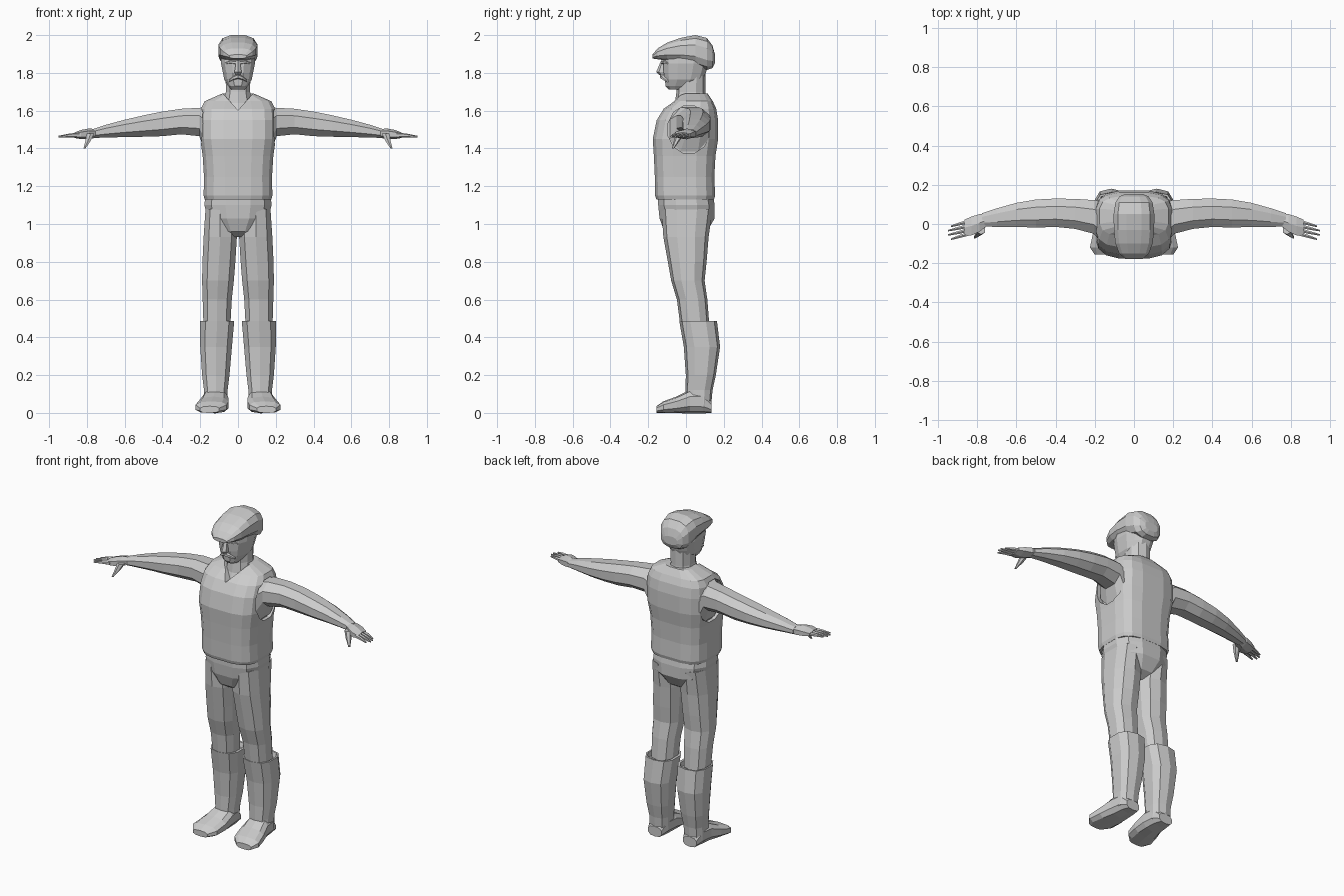
import bpy, bmesh, math


def add_loft(bm, axis, rows, n, p):
    """Skin rounded sections. row = (t, u0, u1, v0, v1) with t measured along the axis."""
    angles = [(i + 0.5) * 2 * math.pi / n for i in range(n)]
    shape = [(math.copysign(abs(math.cos(a)) ** p, math.cos(a)),
              math.copysign(abs(math.sin(a)) ** p, math.sin(a))) for a in angles]
    m = max(c for c, s in shape)
    rings = []
    for t, u0, u1, v0, v1 in rows:
        ring = []
        for c, s in shape:
            u = (u0 + u1) / 2 + (u1 - u0) / 2 * c / m
            v = (v0 + v1) / 2 + (v1 - v0) / 2 * s / m
            co = {'x': (t, u, v), 'y': (u, t, v), 'z': (u, v, t)}[axis]
            ring.append(bm.verts.new(co))
        rings.append(ring)
    for a, b in zip(rings, rings[1:]):
        for i in range(n):
            j = (i + 1) % n
            bm.faces.new((a[i], a[j], b[j], b[i]))
    bm.faces.new(rings[0])
    bm.faces.new(rings[-1])


def part(name, *lofts, n=10, p=0.8, mirror=False):
    """One object from one or more (axis, rows) lofts, optionally mirrored in x."""
    bm = bmesh.new()
    for axis, rows in lofts:
        add_loft(bm, axis, rows, n, p)
    bmesh.ops.recalc_face_normals(bm, faces=bm.faces)
    me = bpy.data.meshes.new(name)
    bm.to_mesh(me)
    bm.free()
    ob = bpy.data.objects.new(name, me)
    bpy.context.collection.objects.link(ob)
    if mirror:
        ob.modifiers.new("mirror", 'MIRROR').use_mirror_merge = False
    return ob


def sym(rows):
    """Rows (t, half_width, v0, v1) centred on x = 0."""
    return [(t, -w, w, a, b) for t, w, a, b in rows]


def cut(target, cutter):
    mod = target.modifiers.new("cut", 'BOOLEAN')
    mod.operation = 'DIFFERENCE'
    mod.solver = 'EXACT'
    mod.object = cutter
    cutter.hide_render = True
    cutter.hide_set(True)


# Boots: cuff and shaft, plus foot
part("boots",
     ('z', [(0.46, 0.04, 0.185, -0.01, 0.14), (0.487, 0.035, 0.19, -0.02, 0.15),
            (0.487, 0.02, 0.2, -0.032, 0.16), (0.35, 0.032, 0.2, -0.008, 0.177),
            (0.2, 0.045, 0.19, 0.002, 0.155), (0.12, 0.055, 0.18, 0.0, 0.138),
            (0.03, 0.06, 0.18, 0.0, 0.13)]),
     ('y', [(0.135, 0.075, 0.165, 0, 0.06), (0.09, 0.058, 0.18, 0, 0.12),
            (0.02, 0.052, 0.19, 0, 0.12), (-0.05, 0.05, 0.21, 0, 0.085),
            (-0.12, 0.06, 0.225, 0, 0.06), (-0.157, 0.1, 0.2, 0, 0.035)]),
     n=10, p=0.75, mirror=True)

# Trousers: legs and seat
part("trouser_legs",
     ('z', [(1.08, 0.02, 0.172, -0.125, 0.135), (0.93, 0.006, 0.182, -0.115, 0.115),
            (0.8, 0.014, 0.188, -0.092, 0.105), (0.7, 0.022, 0.19, -0.075, 0.095),
            (0.6, 0.033, 0.187, -0.045, 0.11), (0.47, 0.04, 0.183, -0.028, 0.12)]),
     n=10, p=0.8, mirror=True)
part("trouser_seat",
     ('z', sym([(0.93, 0.045, -0.07, 0.06), (0.96, 0.1, -0.115, 0.11),
                (1.03, 0.16, -0.14, 0.152), (1.1, 0.178, -0.147, 0.152),
                (1.16, 0.172, -0.147, 0.142)])), n=12, p=0.75)

# Sleeveless sweater with armholes and V neck
vest = part("vest",
            ('z', sym([(1.13, 0.176, -0.157, 0.148), (1.15, 0.182, -0.163, 0.154),
                       (1.25, 0.18, -0.165, 0.15), (1.36, 0.187, -0.17, 0.156),
                       (1.45, 0.2, -0.176, 0.17), (1.55, 0.2, -0.155, 0.17),
                       (1.61, 0.196, -0.118, 0.16), (1.65, 0.176, -0.062, 0.142),
                       (1.69, 0.085, -0.03, 0.115)])), n=16, p=0.6)
armhole = part("armhole_cutter",
               ('x', [(0.168, -0.095, 0.125, 1.375, 1.625),
                      (0.3, -0.095, 0.125, 1.375, 1.625)]), n=12, p=1, mirror=True)
cut(vest, armhole)
neckline = part("neckline_cutter",
                ('z', sym([(1.603, 0.001, -0.3, 0.0), (1.7, 0.088, -0.3, 0.0)])),
                n=4, p=0.2)
cut(vest, neckline)

# Sleeved arms
part("arms",
     ('x', [(0.14, -0.08, 0.12, 1.39, 1.61), (0.175, -0.085, 0.12, 1.385, 1.617),
            (0.205, -0.05, 0.122, 1.465, 1.615), (0.3, -0.025, 0.128, 1.475, 1.61),
            (0.4, -0.015, 0.13, 1.465, 1.595), (0.5, -0.018, 0.125, 1.462, 1.575),
            (0.6, -0.015, 0.108, 1.46, 1.552), (0.7, -0.015, 0.08, 1.458, 1.525),
            (0.775, -0.012, 0.055, 1.455, 1.5)]),
     n=8, p=0.9, mirror=True)

# Hands: palm, four fingers, thumb
fingers = []
for i in range(4):
    y0, y1 = 0.014 - 0.021 * i, -0.012 - 0.022 * i
    tip = 0.95 if i in (1, 2) else 0.935
    ym = (y0 + y1) / 2
    fingers.append(('x', [(0.84, y0 - 0.01, y0 + 0.01, 1.46, 1.482),
                          (0.89, ym - 0.008, ym + 0.008, 1.46, 1.478),
                          (tip, y1 - 0.004, y1 + 0.004, 1.459, 1.467)]))
part("hands",
     ('x', [(0.75, -0.01, 0.05, 1.46, 1.5), (0.79, -0.04, 0.05, 1.452, 1.502),
            (0.83, -0.058, 0.038, 1.452, 1.495), (0.865, -0.058, 0.022, 1.457, 1.483)]),
     *fingers,
     ('z', [(1.48, 0.76, 0.8, -0.05, -0.01), (1.44, 0.78, 0.808, -0.062, -0.036),
            (1.4, 0.808, 0.818, -0.074, -0.064)]),
     n=6, p=0.9, mirror=True)

# Neck and head
part("neck",
     ('z', sym([(1.54, 0.1, -0.1, 0.1), (1.64, 0.078, -0.055, 0.105),
                (1.7, 0.064, -0.047, 0.1), (1.8, 0.066, -0.04, 0.1)])), n=10, p=0.9)
part("head",
     ('z', sym([(1.712, 0.035, -0.09, 0.0), (1.73, 0.052, -0.108, 0.05),
                (1.765, 0.073, -0.112, 0.09), (1.8, 0.08, -0.118, 0.105),
                (1.85, 0.09, -0.12, 0.118), (1.91, 0.088, -0.115, 0.12)])), n=12, p=0.8)
part("nose",
     ('z', sym([(1.865, 0.009, -0.13, -0.1), (1.805, 0.019, -0.154, -0.1),
                (1.79, 0.014, -0.14, -0.1)])), n=6, p=0.9)
part("moustache",
     ('x', [(0, -0.138, -0.1, 1.77, 1.792), (0.025, -0.128, -0.09, 1.763, 1.783),
            (0.048, -0.106, -0.08, 1.752, 1.763)]), n=6, mirror=True)
part("eyebrows",
     ('x', [(0.01, -0.132, -0.1, 1.845, 1.862), (0.04, -0.125, -0.09, 1.85, 1.866),
            (0.068, -0.1, -0.07, 1.845, 1.855)]), n=6, mirror=True)

# Flat cap with peak
part("flat_cap",
     ('y', sym([(-0.178, 0.045, 1.876, 1.897), (-0.15, 0.076, 1.872, 1.93),
                (-0.1, 0.095, 1.865, 1.96), (-0.03, 0.103, 1.855, 1.985),
                (0.05, 0.104, 1.836, 2.0), (0.11, 0.095, 1.815, 1.985),
                (0.14, 0.075, 1.825, 1.945), (0.153, 0.045, 1.85, 1.9)])), n=12, p=0.75)
